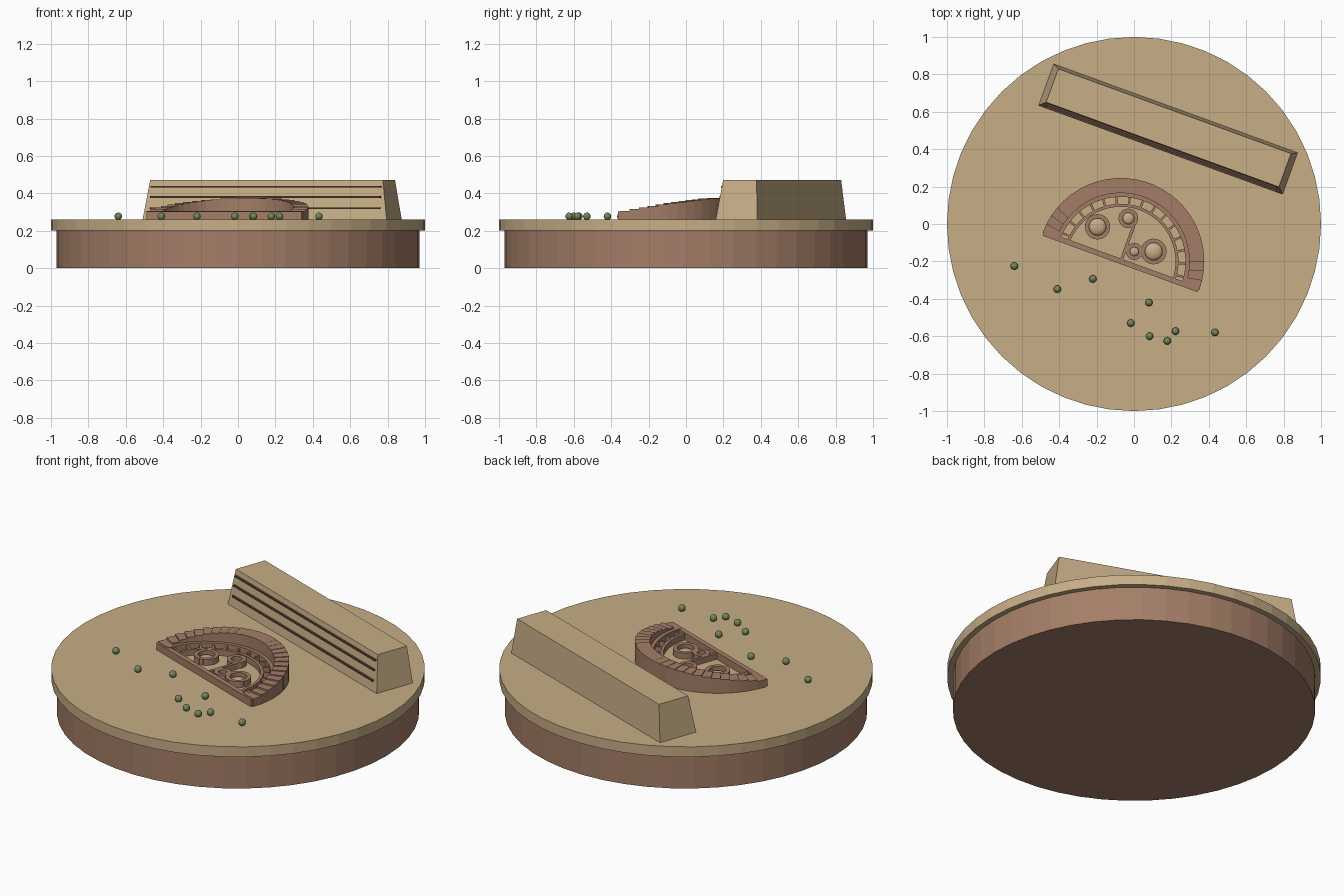
import bpy, bmesh
from math import pi, sin, cos, radians
from mathutils import Matrix, Vector

cube = bpy.data.objects.get("Cube")
if cube:
    bpy.data.objects.remove(cube, do_unlink=True)


def material(name, rgb):
    m = bpy.data.materials.new(name)
    m.use_nodes = True
    m.diffuse_color = (*rgb, 1)
    m.node_tree.nodes["Principled BSDF"].inputs["Base Color"].default_value = (*rgb, 1)
    return m


SAND = material("sandstone", (0.57, 0.42, 0.24))
BRICK = material("brown masonry", (0.37, 0.208, 0.137))
DARK = material("dark strata", (0.11, 0.065, 0.042))
GREEN = material("sage green", (0.17, 0.235, 0.10))

GROUND = 0.26
TILT = Matrix.Rotation(radians(-20), 4, 'Z')
RUIN = Matrix.Translation((-0.07, -0.2, GROUND)) @ TILT
CLIFF = Matrix.Translation((0.1825, 0.5075, GROUND)) @ TILT


def finish(name, bm, mat, frame=Matrix(), smooth=False):
    bmesh.ops.recalc_face_normals(bm, faces=bm.faces)
    mesh = bpy.data.meshes.new(name)
    bm.to_mesh(mesh)
    bm.free()
    mesh.materials.append(mat)
    for p in mesh.polygons:
        p.use_smooth = smooth
    ob = bpy.data.objects.new(name, mesh)
    ob.matrix_world = frame
    bpy.context.collection.objects.link(ob)
    return ob


def add_box(bm, size, centre, angle=0.0, origin=(0, 0, 0)):
    m = (Matrix.Translation(origin) @ Matrix.Rotation(angle, 4, 'Z')
         @ Matrix.Translation(centre) @ Matrix.Diagonal((*size, 1)))
    bmesh.ops.create_cube(bm, size=1, matrix=m)


def disc(name, radius, z0, z1, mat):
    bm = bmesh.new()
    bmesh.ops.create_cone(bm, cap_ends=True, segments=48, radius1=radius, radius2=radius,
                          depth=z1 - z0, matrix=Matrix.Translation((0, 0, (z0 + z1) / 2)))
    finish(name, bm, mat)


def add_arc(bm, r0, r1, height, steps=40):
    # Half ring wall with a rectangular section
    rows = []
    for i in range(steps + 1):
        a = pi * i / steps
        rows.append([bm.verts.new((r * cos(a), r * sin(a), z))
                     for r, z in ((r0, 0), (r1, 0), (r1, height), (r0, height))])
    for a, b in zip(rows, rows[1:]):
        for k in range(4):
            bm.faces.new((a[k], a[(k + 1) % 4], b[(k + 1) % 4], b[k]))
    bm.faces.new(rows[0])
    bm.faces.new(rows[-1])


# Display base and desert ground
disc("base", 0.97, 0, 0.2, BRICK)
disc("ground", 1.0, 0.2, GROUND, SAND)

# Tapered cliff
bm = bmesh.new()
bmesh.ops.create_cube(bm, size=1)
for v in bm.verts:
    top = v.co.z > 0
    half = 0.662 if top else 0.694
    front, back = (-0.088, 0.102) if top else (-0.118, 0.118)
    v.co = Vector((half if v.co.x > 0 else -half,
                   back if v.co.y > 0 else front, 0.21 if top else 0))
finish("cliff", bm, SAND, CLIFF)

# Dark strata ledges on the cliff front
bm = bmesh.new()
for z in (0.06, 0.12, 0.175):
    face = -0.118 + 0.03 * z / 0.21
    add_box(bm, (1.31, 0.02, 0.009), (0, face, z))
finish("cliff_strata", bm, DARK, CLIFF)

# Curved outer room blocks, tallest in the middle
bm = bmesh.new()
COUNT = 27
for i in range(COUNT):
    a = pi * (i + 0.5) / COUNT
    h = 0.038 + 0.077 * sin(a) ** 0.85
    add_box(bm, (0.08, 0.052, h), (0.405, 0, h / 2), a)
finish("outer_rooms", bm, BRICK, RUIN)

# Inner curved walls and the cross walls between them
bm = bmesh.new()
add_arc(bm, 0.345, 0.366, 0.045)
add_arc(bm, 0.292, 0.308, 0.035)
for i in range(15):
    add_box(bm, (0.05, 0.012, 0.035), (0.327, 0, 0.0175), pi * (i + 0.5) / 15)
finish("inner_rooms", bm, BRICK, RUIN)

# Straight front wall and plaza divider
bm = bmesh.new()
add_box(bm, (0.88, 0.028, 0.042), (0, 0, 0.021))
add_box(bm, (0.016, 0.2, 0.035), (0, 0.1, 0.0175))
finish("plaza_walls", bm, BRICK, RUIN)

# Round chambers: ring of stones around a shallow dome
chambers = [(-0.195, -0.015, 0.067), (-0.03, 0.03, 0.052),
            (0.002, -0.147, 0.045), (0.105, -0.147, 0.068)]
for n, (x, y, r) in enumerate(chambers, 1):
    bm = bmesh.new()
    stones = 18
    inner = r - 0.022
    for i in range(stones):
        add_box(bm, (r - inner, 2 * pi * r / stones, 0.035),
                ((r + inner) / 2, 0, GROUND + 0.0175), 2 * pi * i / stones, (x, y, 0))
    finish(f"chamber_ring_{n}", bm, BRICK)
    bm = bmesh.new()
    m = Matrix.Translation((x, y, GROUND)) @ Matrix.Diagonal((1, 1, 0.5, 1))
    bmesh.ops.create_uvsphere(bm, u_segments=24, v_segments=12, radius=inner + 0.003, matrix=m)
    bmesh.ops.bisect_plane(bm, geom=bm.verts[:] + bm.edges[:] + bm.faces[:],
                           plane_co=(0, 0, GROUND), plane_no=(0, 0, 1), clear_inner=True)
    finish(f"chamber_floor_{n}", bm, SAND, smooth=True)

# Scattered shrubs
shrubs = [(-0.64, -0.225), (-0.41, -0.348), (-0.22, -0.293), (0.08, -0.42), (-0.017, -0.53),
          (0.083, -0.6), (0.222, -0.573), (0.178, -0.625), (0.433, -0.58)]
for n, (x, y) in enumerate(shrubs, 1):
    bm = bmesh.new()
    bmesh.ops.create_uvsphere(bm, u_segments=16, v_segments=10, radius=0.02,
                              matrix=Matrix.Translation((x, y, 0.277)))
    finish(f"shrub_{n}", bm, GREEN, smooth=True)
